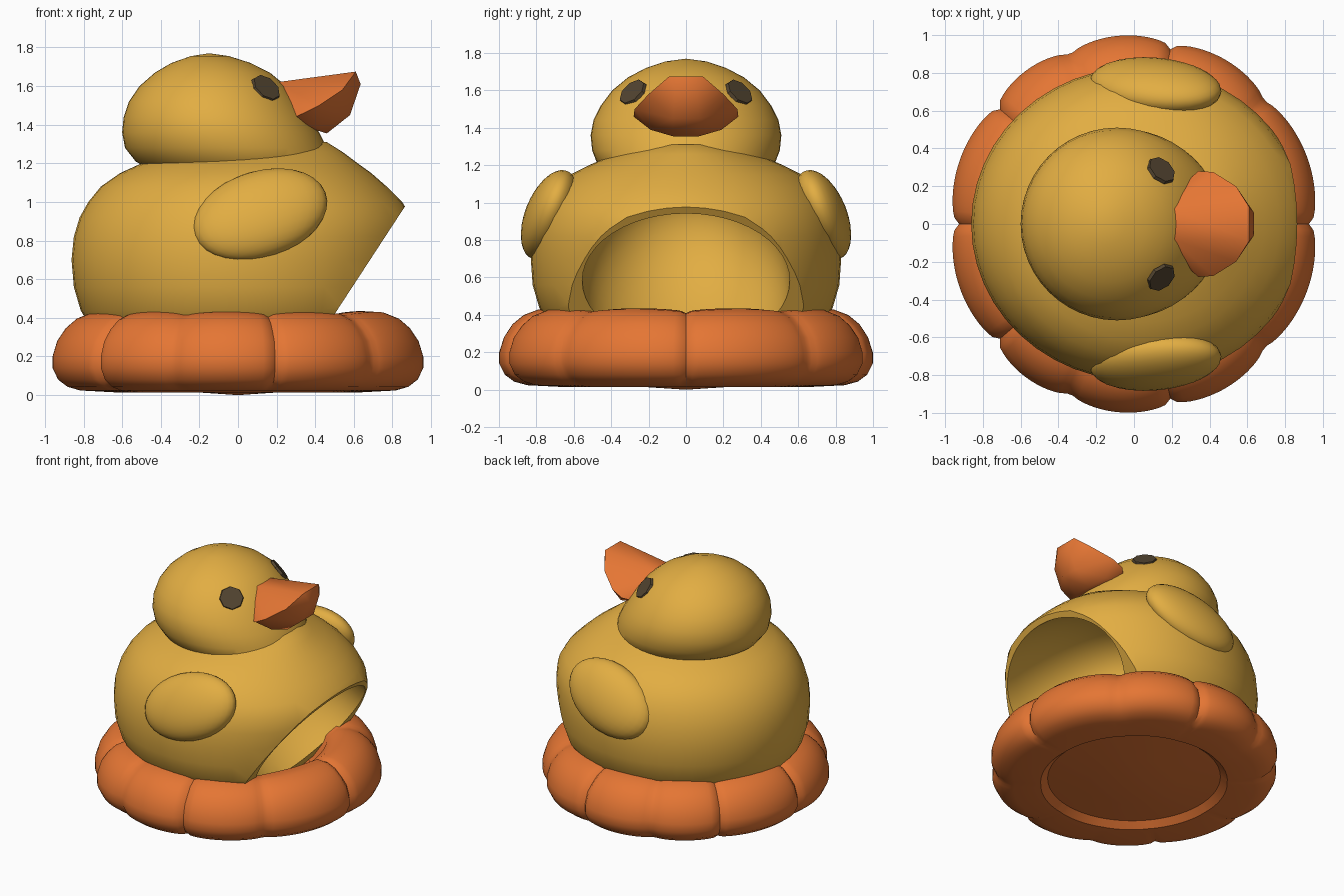
import bpy, bmesh, math
from mathutils import Vector, Matrix

cube = bpy.data.objects.get("Cube")
if cube:
    bpy.data.objects.remove(cube, do_unlink=True)


def material(name, rgb):
    m = bpy.data.materials.new(name)
    m.use_nodes = True
    m.diffuse_color = (*rgb, 1)
    bsdf = m.node_tree.nodes["Principled BSDF"]
    bsdf.inputs["Base Color"].default_value = (*rgb, 1)
    bsdf.inputs["Roughness"].default_value = 0.8
    return m


YELLOW = material("duck yellow", (0.76, 0.42, 0.055))
ORANGE = material("warm orange", (0.78, 0.18, 0.034))
DARK = material("dark brown", (0.085, 0.058, 0.03))


def finish(name, bm, mat, angle=35, cutter=None):
    bmesh.ops.recalc_face_normals(bm, faces=bm.faces)
    mesh = bpy.data.meshes.new(name)
    bm.to_mesh(mesh)
    bm.free()
    mesh.materials.append(mat)
    obj = bpy.data.objects.new(name, mesh)
    bpy.context.collection.objects.link(obj)
    bpy.ops.object.select_all(action="DESELECT")
    obj.select_set(True)
    bpy.context.view_layer.objects.active = obj
    if cutter:
        hollow = obj.modifiers.new("hollow", "BOOLEAN")
        hollow.operation = "DIFFERENCE"
        hollow.solver = "EXACT"
        hollow.object = cutter
        bpy.ops.object.modifier_apply(modifier="hollow")
        bpy.data.objects.remove(cutter, do_unlink=True)
    bpy.ops.object.shade_smooth_by_angle(angle=math.radians(angle))
    return obj


def skin(rings, bottom, top):
    """Bridge equal rings of points and close both ends with a fan."""
    bm = bmesh.new()
    loops = [[bm.verts.new(p) for p in ring] for ring in rings]
    n = len(loops[0])
    for a, b in zip(loops, loops[1:]):
        for i in range(n):
            j = (i + 1) % n
            bm.faces.new((a[i], a[j], b[j], b[i]))
    for loop, tip in ((loops[0], bottom), (loops[-1], top)):
        v = bm.verts.new(tip)
        for i in range(n):
            bm.faces.new((loop[i], loop[(i + 1) % n], v))
    bmesh.ops.recalc_face_normals(bm, faces=bm.faces)
    return bm


def ovals(rows, n=48):
    """Each row gives height, back x, front x and half width."""
    out = []
    for z, back, front, half in rows:
        mid, rad = (back + front) / 2, (front - back) / 2
        out.append([(mid + rad * math.cos(t), half * math.sin(t), z)
                    for t in (math.tau * i / n for i in range(n))])
    return out


def ellipsoid(place, segments=32):
    bm = bmesh.new()
    bmesh.ops.create_uvsphere(bm, u_segments=segments, v_segments=segments // 2, radius=1)
    bmesh.ops.transform(bm, matrix=place, verts=bm.verts)
    return bm


# Scalloped cushion: a revolved profile pinched at ten seams
SEAMS = [0, 43, 78, 111, 140, 180]


def pinch(degrees):
    a = abs((degrees + 180) % 360 - 180)
    for lo, hi in zip(SEAMS, SEAMS[1:]):
        if lo <= a <= hi:
            return 1 - max(0, math.sin(math.pi * (a - lo) / (hi - lo))) ** 0.4


profile = [(0.3, 0.02), (0.59, 0.055), (0.64, 0.014), (0.84, 0.024), (0.91, 0.043),
           (0.96, 0.08), (0.99, 0.14), (0.99, 0.2), (0.965, 0.28), (0.92, 0.35),
           (0.86, 0.4), (0.78, 0.43), (0.69, 0.435), (0.61, 0.38), (0.5, 0.16)]
rings = []
for r, z in profile:
    ring = []
    for deg in range(0, 360, 2):
        t, dip = math.radians(deg), pinch(deg)
        k = 1 - 0.055 * dip * min(1, max(0, (r - 0.6) / 0.3))
        lift = 1 - 0.06 * dip if z > 0.3 else 1
        ring.append((r * k * math.cos(t) * 0.99, r * k * math.sin(t) * 1.01, z * lift))
    rings.append(ring)
finish("cushion_base", skin(rings, (0, 0, 0), (0, 0, 0.15)), ORANGE, 40)

# Rounded body, cut by a slanted plane and hollowed along that plane's normal
SLOPE = Vector((0.837, 0, -0.547))
bm = skin(ovals([
    (0.17, -0.4, 0.46, 0.44), (0.28, -0.68, 0.7, 0.65), (0.36, -0.77, 0.8, 0.73),
    (0.44, -0.815, 0.85, 0.785), (0.56, -0.85, 0.88, 0.82), (0.7, -0.862, 0.9, 0.83),
    (0.82, -0.85, 0.91, 0.825), (0.92, -0.82, 0.9, 0.8), (1.0, -0.775, 0.85, 0.765),
    (1.08, -0.71, 0.77, 0.705), (1.15, -0.61, 0.69, 0.62), (1.2, -0.5, 0.62, 0.52),
    (1.26, -0.35, 0.54, 0.38), (1.31, -0.2, 0.46, 0.22)]),
    (0, 0, 0.16), (0.1, 0, 1.33))
bmesh.ops.bisect_plane(bm, geom=bm.verts[:] + bm.edges[:] + bm.faces[:],
                       plane_co=(0.86, 0, 0.97), plane_no=SLOPE, clear_outer=True)
bmesh.ops.holes_fill(bm, edges=[e for e in bm.edges if e.is_boundary])
tilt = SLOPE.to_track_quat("X", "Z").to_matrix().to_4x4()
cavity = finish("doorway_cutter", ellipsoid(
    Matrix.Translation((0.61, 0, 0.58)) @ tilt
    @ Matrix.Diagonal((0.8, 0.555, 0.43, 1)), 48), YELLOW)
cavity.hide_render = True
finish("hollow_body", bm, YELLOW, cutter=cavity)

# Head
head = finish("head", skin(ovals([
    (1.17, -0.46, 0.46, 0.43), (1.21, -0.53, 0.48, 0.475), (1.28, -0.585, 0.46, 0.502),
    (1.36, -0.6, 0.42, 0.51), (1.44, -0.592, 0.37, 0.495), (1.52, -0.565, 0.315, 0.455),
    (1.6, -0.51, 0.25, 0.395), (1.67, -0.43, 0.165, 0.31), (1.72, -0.345, 0.065, 0.215),
    (1.755, -0.245, -0.045, 0.11)]), (0, 0, 1.16), (-0.15, 0, 1.77)), YELLOW)

# Beak: rounded hull mirrored across the middle
bm = bmesh.new()
half = [(0.2, 0.08, 1.62), (0.61, 0.09, 1.675), (0.635, 0.06, 1.61), (0.54, 0.2, 1.58),
        (0.58, 0.07, 1.45), (0.42, 0.275, 1.5), (0.34, 0.28, 1.46),
        (0.46, 0.07, 1.355), (0.41, 0.19, 1.39), (0.25, 0.2, 1.42)]
for x, y, z in half:
    for side in (1, -1):
        bm.verts.new((x, y * side, z))
bmesh.ops.convex_hull(bm, input=bm.verts)
finish("beak", bm, ORANGE, 48)

# Wings and eyes, one on each side
for side, label in ((1, "left"), (-1, "right")):
    place = (Matrix.Translation((0.115, side * 0.73, 0.935))
             @ Matrix.Rotation(side * math.radians(22), 4, "X")
             @ Matrix.Rotation(math.radians(-20), 4, "Y")
             @ Matrix.Diagonal((0.36, 0.13, 0.235, 1)))
    finish(label + "_wing", ellipsoid(place), YELLOW)

    hit, spot, normal, _ = head.closest_point_on_mesh(Vector((0.145, side * 0.285, 1.59)))
    bm = bmesh.new()
    bmesh.ops.create_cone(bm, cap_ends=True, segments=8, radius1=0.085,
                          radius2=0.08, depth=0.018)
    turn = normal.to_track_quat("Z", "Y").to_matrix().to_4x4()
    bmesh.ops.transform(bm, matrix=Matrix.Translation(spot) @ turn, verts=bm.verts)
    finish(label + "_eye", bm, DARK)
